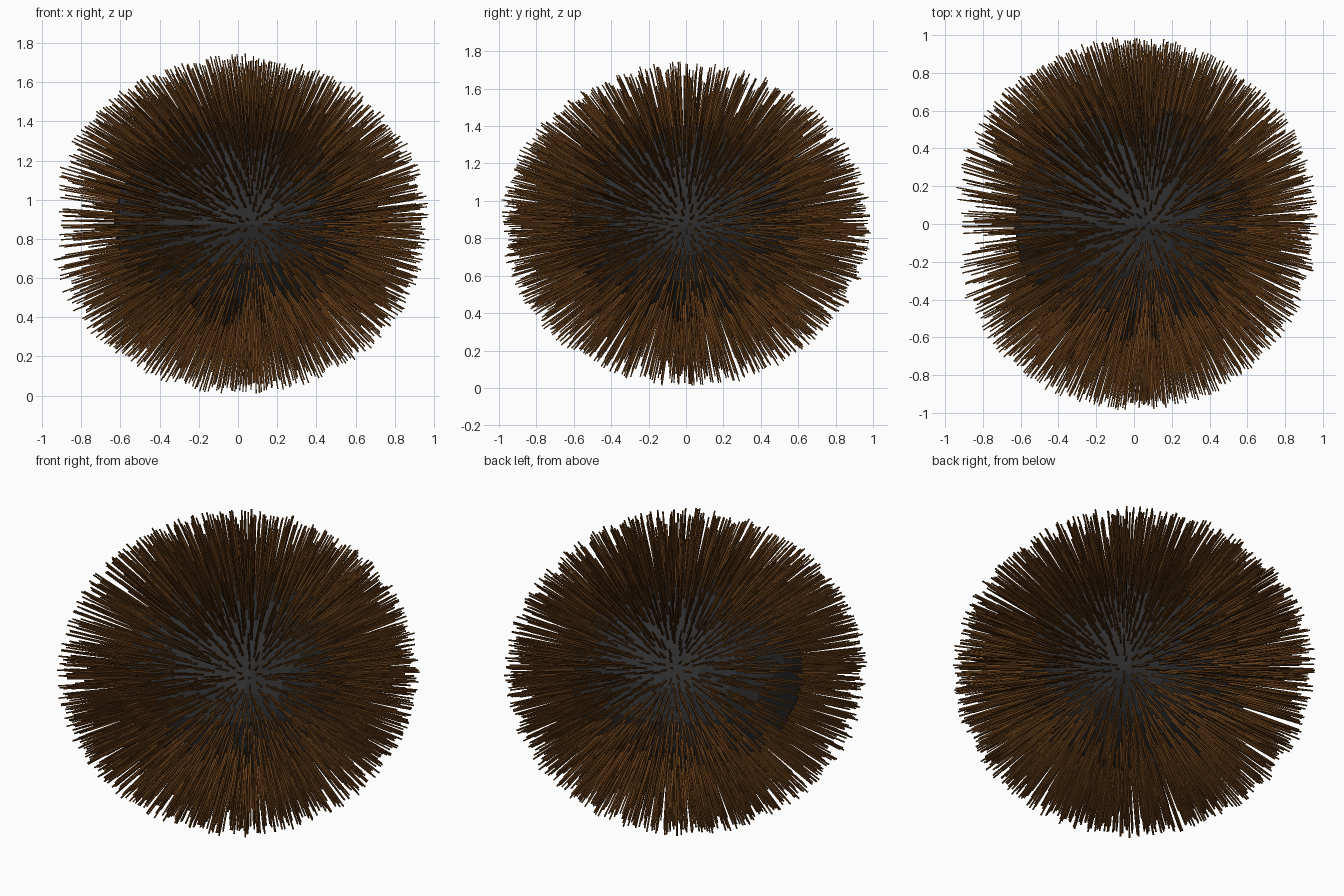
import bpy, bmesh, math, random
from mathutils import Vector

if "Cube" in bpy.data.objects:
    bpy.data.objects.remove(bpy.data.objects["Cube"])

random.seed(4)
CENTRE = Vector((0, 0, 0.875))
RADII = Vector((0.635, 0.65, 0.53))
ORIGIN = Vector((0.075, 0, 0))      # spines fan out from here
COUNT = 2700


def material(name, rgb):
    m = bpy.data.materials.new(name)
    m.diffuse_color = (*rgb, 1)
    m.use_nodes = True
    m.node_tree.nodes["Principled BSDF"].inputs["Base Color"].default_value = m.diffuse_color
    return m


def make_object(name, bm, mat):
    mesh = bpy.data.meshes.new(name)
    bm.to_mesh(mesh)
    bm.free()
    mesh.materials.append(mat)
    obj = bpy.data.objects.new(name, mesh)
    obj.location = CENTRE
    bpy.context.collection.objects.link(obj)
    return obj


# Faceted shell, poles along x
bm = bmesh.new()
bmesh.ops.create_uvsphere(bm, u_segments=16, v_segments=10, radius=1)
for v in bm.verts:
    x, y, z = v.co
    v.co = (z * RADII.x, x * RADII.y, y * RADII.z)
bmesh.ops.recalc_face_normals(bm, faces=bm.faces)
make_object("shell", bm, material("dark_shell", (0.027, 0.027, 0.027)))


# One thin tapered square spine
def add_spine(bm, root, direction, length, r0=0.008, r1=0.0045):
    side = direction.orthogonal().normalized()
    up = direction.cross(side)
    rings = []
    for dist, r in ((-0.03, r0), (length, r1)):
        c = root + direction * dist
        rings.append([bm.verts.new(c + r * (math.cos(a) * side + math.sin(a) * up))
                      for a in (i * math.pi / 2 for i in range(4))])
    a, b = rings
    for i in range(4):
        j = (i + 1) % 4
        bm.faces.new((a[i], a[j], b[j], b[i]))
    bm.faces.new(b)
    bm.faces.new(a[::-1])


# Spines all over, thinning out to a bare mouth patch on the -x side
bm = bmesh.new()
golden = math.pi * (3 - math.sqrt(5))
for i in range(COUNT):
    t = 1 - 2 * (i + 0.5) / COUNT
    if t < -0.965 or (t < -0.8 and random.random() < 0.5):
        continue
    r = math.sqrt(1 - t * t)
    a = i * golden + random.uniform(-0.04, 0.04)
    root = Vector((t * RADII.x, r * math.cos(a) * RADII.y, r * math.sin(a) * RADII.z))
    direction = (root - ORIGIN).normalized()
    add_spine(bm, root, direction, random.uniform(0.295, 0.35))
make_object("spines", bm, material("brown_spine", (0.125, 0.045, 0.009)))
